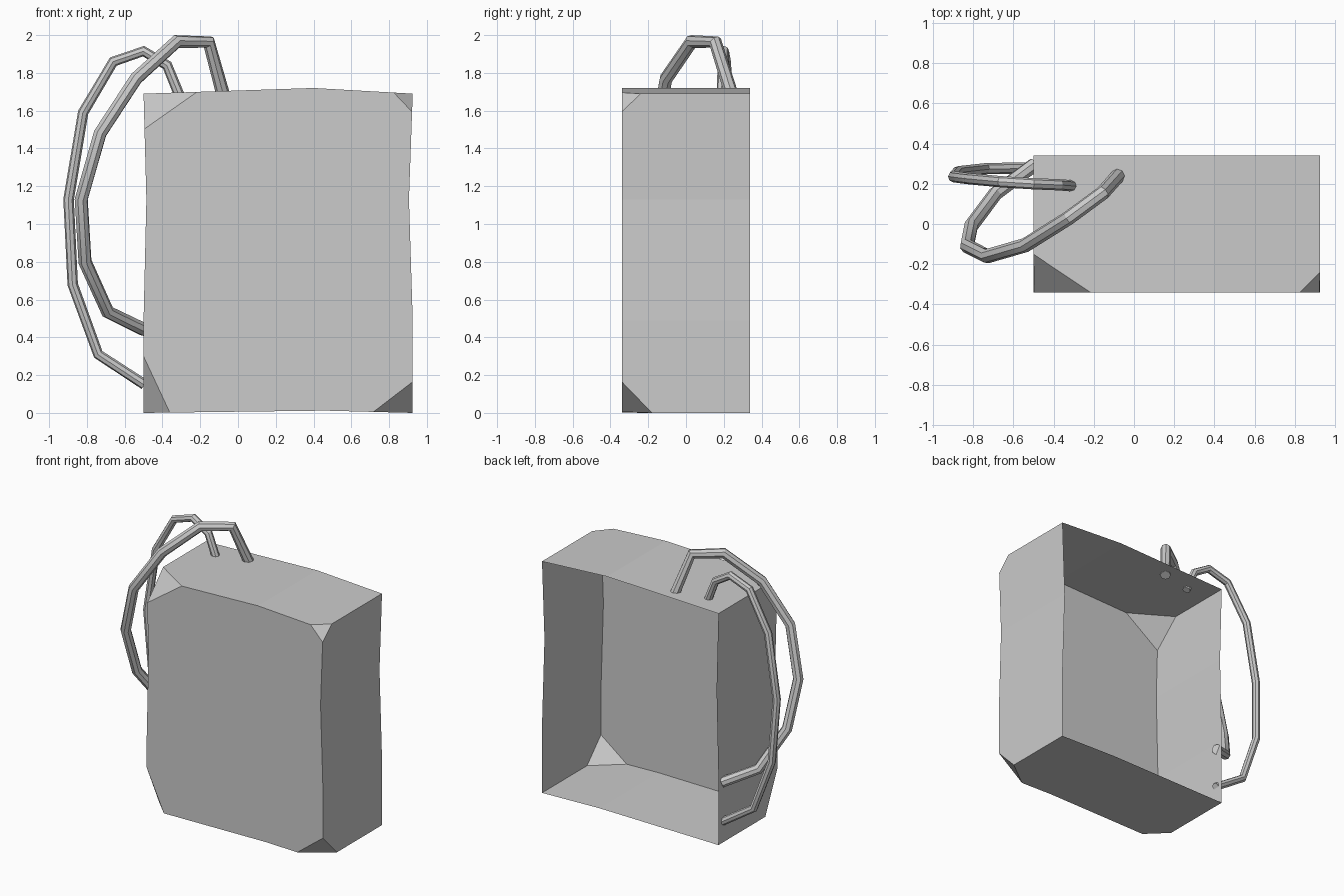
import bpy, bmesh
from mathutils import Vector

if "Cube" in bpy.data.objects:
    bpy.data.objects.remove(bpy.data.objects["Cube"])

FRONT, BACK = -0.34, 0.34


def link(name, data):
    obj = bpy.data.objects.new(name, data)
    bpy.context.collection.objects.link(obj)
    return obj


# Open-backed shell: slightly bowed outline, front face plus side walls
outline = [(-0.5, 0), (0.46, 0.012), (0.925, 0), (0.925, 0.49), (0.905, 1.13),
           (0.925, 1.69), (0.4, 1.72), (-0.5, 1.69), (-0.485, 1.13), (-0.5, 0.49)]
bm = bmesh.new()
front = [bm.verts.new((x, FRONT, z)) for x, z in outline]
back = [bm.verts.new((x, BACK, z)) for x, z in outline]
bm.faces.new(front)
for i in range(len(outline)):
    j = (i + 1) % len(outline)
    bm.faces.new((front[j], front[i], back[i], back[j]))

# Cut-off front corners: (corner x, z), then cut x, cut z and cut y
cuts = [((-0.5, 1.69), -0.23, 1.50, -0.15),
        ((0.925, 1.69), 0.83, 1.59, -0.24),
        ((-0.5, 0), -0.36, 0.30, -0.20),
        ((0.925, 0), 0.71, 0.165, -0.18)]
for (cx, cz), x, z, y in cuts:
    a = Vector((x, FRONT, cz))
    b = Vector((cx, FRONT, z))
    c = Vector((cx, y, cz))
    normal = (b - a).cross(c - a).normalized()
    if normal.dot(Vector((cx, FRONT, cz)) - a) < 0:
        normal.negate()
    res = bmesh.ops.bisect_plane(
        bm, geom=bm.verts[:] + bm.edges[:] + bm.faces[:], dist=1e-5,
        plane_co=a, plane_no=normal, clear_outer=True)
    rim = [g for g in res["geom_cut"] if isinstance(g, bmesh.types.BMEdge)]
    bmesh.ops.edgeloop_fill(bm, edges=rim)

bmesh.ops.recalc_face_normals(bm, faces=bm.faces[:])
if next(f for f in bm.faces if abs(f.normal.y) > 0.99).normal.y > 0:
    bmesh.ops.reverse_faces(bm, faces=bm.faces[:])
mesh = bpy.data.meshes.new("shell")
bm.to_mesh(mesh)
bm.free()
link("shell", mesh)


# Bent tubes arching from the top to the left side
def tube(name, points, radius):
    curve = bpy.data.curves.new(name, "CURVE")
    curve.dimensions = "3D"
    curve.bevel_depth = radius
    curve.bevel_resolution = 2
    curve.use_fill_caps = True
    spline = curve.splines.new("POLY")
    spline.points.add(len(points) - 1)
    for p, co in zip(spline.points, points):
        p.co = (*co, 1)
    obj = link(name, curve)
    bpy.ops.object.select_all(action="DESELECT")
    obj.select_set(True)
    bpy.context.view_layer.objects.active = obj
    bpy.ops.object.convert(target="MESH")
    bpy.ops.object.shade_smooth_by_angle()


tube("thick_strap", [(-0.08, 0.24, 1.69), (-0.155, 0.155, 1.963), (-0.325, 0.03, 1.966),
                     (-0.54, -0.105, 1.77), (-0.73, -0.16, 1.48), (-0.83, -0.11, 1.13),
                     (-0.81, -0.01, 0.80), (-0.69, 0.15, 0.535), (-0.495, 0.295, 0.44)], 0.036)
tube("thin_strap", [(-0.31, 0.19, 1.68), (-0.375, 0.195, 1.84), (-0.50, 0.2, 1.915),
                    (-0.66, 0.21, 1.86), (-0.82, 0.225, 1.59), (-0.897, 0.235, 1.13),
                    (-0.875, 0.26, 0.68), (-0.74, 0.275, 0.31), (-0.495, 0.28, 0.15)], 0.028)
